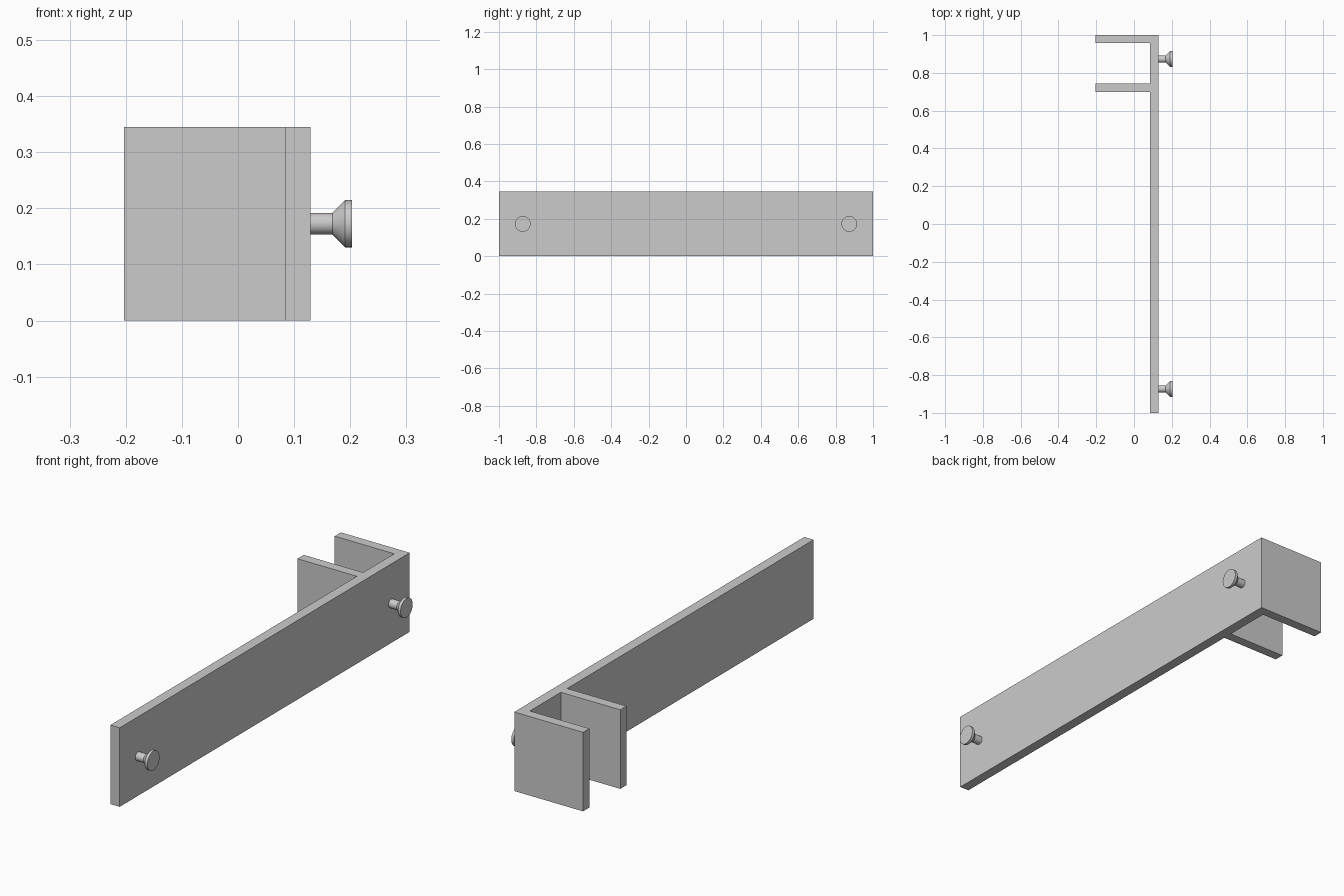
import bpy, bmesh, math

if "Cube" in bpy.data.objects:
    bpy.data.objects.remove(bpy.data.objects["Cube"])

H = 0.345          # height of the bracket
PEG_Z = H / 2

grey = bpy.data.materials.new("plain grey")
grey.diffuse_color = (0.6, 0.6, 0.6, 1)
grey.use_nodes = True
grey.node_tree.nodes["Principled BSDF"].inputs["Base Color"].default_value = grey.diffuse_color


def make_object(name, bm):
    bmesh.ops.recalc_face_normals(bm, faces=bm.faces)
    mesh = bpy.data.meshes.new(name)
    bm.to_mesh(mesh)
    bm.free()
    mesh.materials.append(grey)
    obj = bpy.data.objects.new(name, mesh)
    bpy.context.collection.objects.link(obj)
    return obj


# Bracket: long back plate with two flanges, one extruded outline
XL, XI, XR = -0.203, 0.084, 0.129
outline = [(XR, -1), (XR, 1), (XL, 1), (XL, 0.957), (XI, 0.957), (XI, 0.743),
           (XL, 0.743), (XL, 0.70), (XI, 0.70), (XI, -1)]
bm = bmesh.new()
base = bm.faces.new([bm.verts.new((x, y, 0)) for x, y in outline])
top = bmesh.ops.extrude_face_region(bm, geom=[base])["geom"]
bmesh.ops.translate(bm, vec=(0, 0, H),
                    verts=[v for v in top if isinstance(v, bmesh.types.BMVert)])
make_object("bracket", bm)


# Peg: shaft, flared neck and flat head, turned around the x axis
def make_peg(name, y, sides=48):
    profile = [(XR, 0.019), (0.168, 0.019), (0.191, 0.042), (0.203, 0.042)]
    bm = bmesh.new()
    rings = []
    for x, r in profile:
        angles = [2 * math.pi * i / sides for i in range(sides)]
        rings.append([bm.verts.new((x, y + r * math.cos(a), PEG_Z + r * math.sin(a)))
                      for a in angles])
    for a, b in zip(rings, rings[1:]):
        for i in range(sides):
            j = (i + 1) % sides
            bm.faces.new((a[i], a[j], b[j], b[i]))
    bm.faces.new(rings[0])
    bm.faces.new(rings[-1])
    obj = make_object(name, bm)
    bpy.ops.object.select_all(action="DESELECT")
    obj.select_set(True)
    bpy.context.view_layer.objects.active = obj
    bpy.ops.object.shade_smooth_by_angle(angle=math.radians(30))


make_peg("front_peg", -0.873)
make_peg("back_peg", 0.873)
